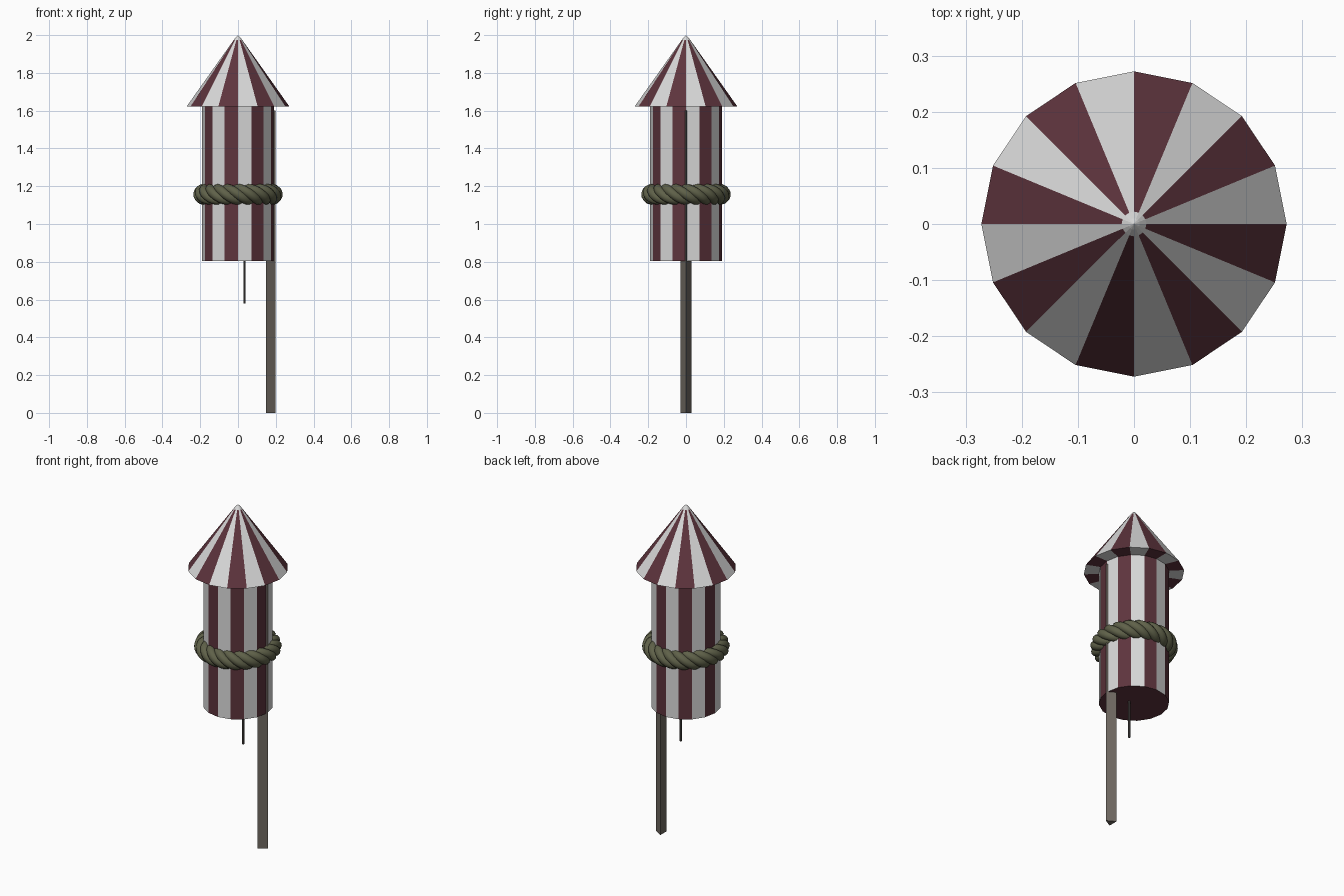
import bpy, bmesh, math
from math import sin, cos, pi

if "Cube" in bpy.data.objects:
    bpy.data.objects.remove(bpy.data.objects["Cube"])


def material(name, rgb):
    m = bpy.data.materials.new(name)
    m.diffuse_color = (*rgb, 1)
    m.use_nodes = True
    m.node_tree.nodes["Principled BSDF"].inputs["Base Color"].default_value = m.diffuse_color
    return m


white = material("paper white", (0.70, 0.70, 0.70))
red = material("dark red", (0.11, 0.034, 0.046))
wood = material("grey wood", (0.16, 0.14, 0.12))
olive = material("rope olive", (0.115, 0.12, 0.067))
dark = material("fuse grey", (0.09, 0.08, 0.075))

SIDES = 16


def lathe(name, profile, sides, mats, centre=(0, 0), stripes=False, solid_bands=()):
    """Faceted solid from (radius, z) rings; radius 0 becomes a point.
    Stripes alternate by sector; solid_bands maps band index to material index."""
    bm = bmesh.new()
    rings = []
    for r, z in profile:
        n = 1 if r == 0 else sides
        rings.append([bm.verts.new((centre[0] + r * cos(2 * pi * i / sides),
                                    centre[1] + r * sin(2 * pi * i / sides), z))
                      for i in range(n)])
    bands = dict(solid_bands)
    for b, (lo, hi) in enumerate(zip(rings, rings[1:])):
        for i in range(sides):
            j = (i + 1) % sides
            loop = []
            for v in (lo[i % len(lo)], lo[j % len(lo)], hi[j % len(hi)], hi[i % len(hi)]):
                if v not in loop:
                    loop.append(v)
            f = bm.faces.new(loop)
            f.material_index = bands.get(b, i % 2 if stripes else 0)
    bmesh.ops.recalc_face_normals(bm, faces=bm.faces)
    me = bpy.data.meshes.new(name)
    bm.to_mesh(me)
    bm.free()
    for m in mats:
        me.materials.append(m)
    ob = bpy.data.objects.new(name, me)
    bpy.context.collection.objects.link(ob)
    return ob


# Striped tube with a red bottom
lathe("body", [(0, 0.805), (0.19, 0.805), (0.19, 1.625)], SIDES,
      [white, red], stripes=True, solid_bands={0: 1})

# Striped nose cone, striped underside, blunt white tip
lathe("nose_cone", [(0, 1.622), (0.272, 1.622), (0.022, 1.975), (0.010, 1.99), (0, 2.0)],
      SIDES, [white, red], stripes=True, solid_bands={2: 0, 3: 0})

# Three-sided guide stick with one edge outward
lathe("guide_stick", [(0, 0), (0.0333, 0), (0.0333, 1.6), (0, 1.6)], 3, [wood],
      centre=(0.165, 0))

# Fuse under the body
lathe("fuse", [(0, 0.58), (0.006, 0.58), (0.006, 0.82), (0, 0.82)], 8, [dark],
      centre=(0.034, 0))

# Rope: strands twisted around a ring
STRANDS, TWISTS, STEPS = 4, 5, 120
curve = bpy.data.curves.new("rope", 'CURVE')
curve.dimensions = '3D'
curve.bevel_depth = 0.025
curve.bevel_resolution = 3
curve.materials.append(olive)
for s in range(STRANDS):
    sp = curve.splines.new('POLY')
    sp.points.add(STEPS - 1)
    sp.use_cyclic_u = True
    for k in range(STEPS):
        t = 2 * pi * k / STEPS
        phi = 2 * pi * s / STRANDS - TWISTS * t
        r = 0.182 + 0.03 * cos(phi)
        sp.points[k].co = (r * cos(t), r * sin(t), 1.157 + 0.03 * sin(phi), 1)
rope = bpy.data.objects.new("rope", curve)
bpy.context.collection.objects.link(rope)
bpy.context.view_layer.objects.active = rope
rope.select_set(True)
bpy.ops.object.convert(target='MESH')
bpy.ops.object.shade_smooth()
